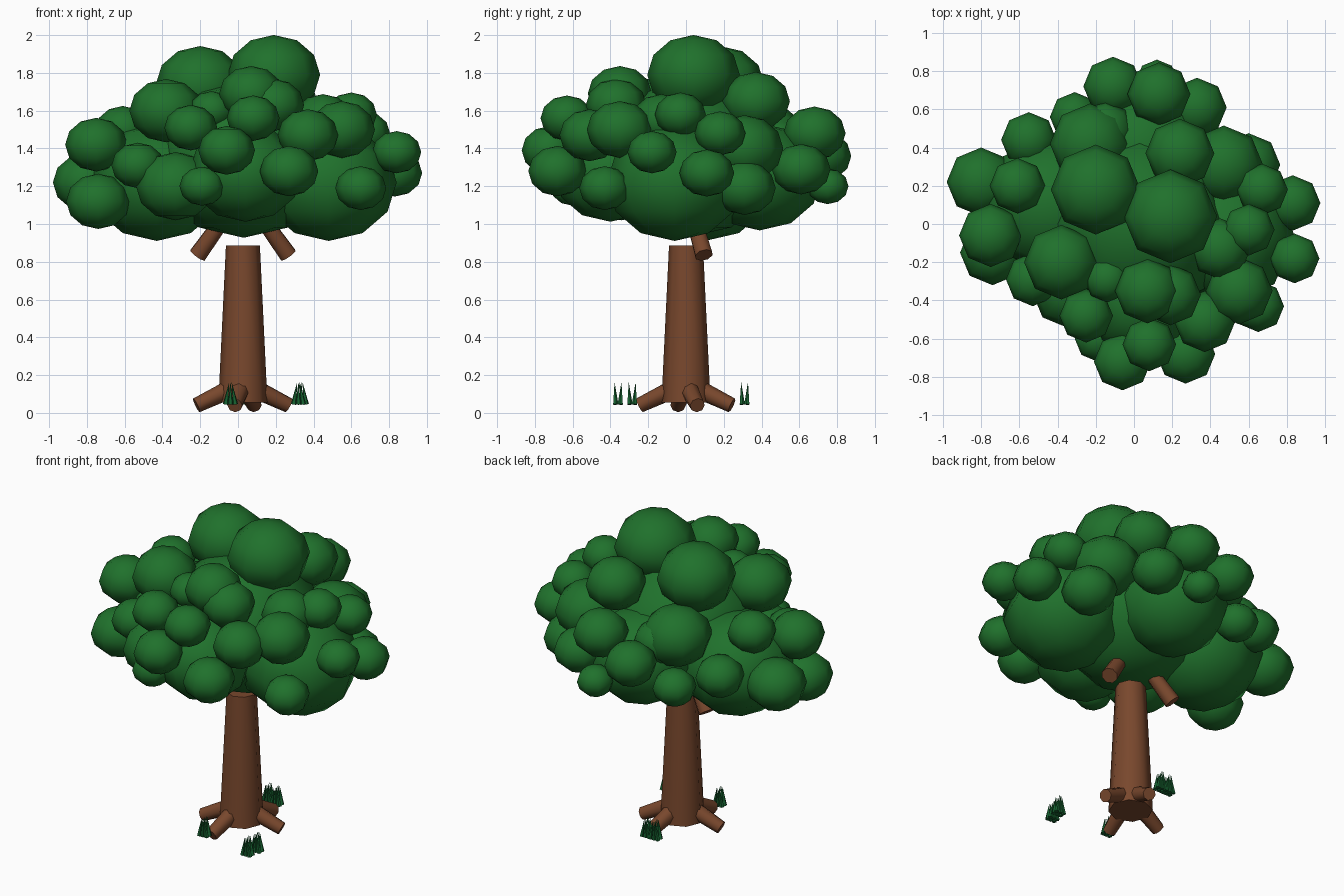
import bpy, bmesh, math
from mathutils import Vector, Matrix


def material(name, rgb):
    m = bpy.data.materials.new(name)
    m.diffuse_color = (*rgb, 1)
    return m


LEAF = material("leaf_green", (0.014, 0.165, 0.025))
BARK = material("bark_brown", (0.19, 0.064, 0.026))
GRASS = material("grass_dark_green", (0.008, 0.125, 0.03))


def finish(bm, name, mat, angle=60):
    mesh = bpy.data.meshes.new(name)
    bm.to_mesh(mesh)
    bm.free()
    mesh.materials.append(mat)
    ob = bpy.data.objects.new(name, mesh)
    bpy.context.collection.objects.link(ob)
    bpy.ops.object.select_all(action='DESELECT')
    ob.select_set(True)
    bpy.context.view_layer.objects.active = ob
    bpy.ops.object.shade_smooth_by_angle(angle=math.radians(angle))
    return ob


def rod(bm, a, b, r1, r2, sides):
    """Tapered cylinder from point a to point b."""
    a, b = Vector(a), Vector(b)
    d = b - a
    m = Matrix.Translation((a + b) / 2) @ d.to_track_quat('Z', 'Y').to_matrix().to_4x4()
    bmesh.ops.create_cone(bm, cap_ends=True, segments=sides, radius1=r1,
                          radius2=r2, depth=d.length, matrix=m)


def blobs(name, items):
    """Slightly flattened eight-sided spheres: x, y, z, radius."""
    bm = bmesh.new()
    for x, y, z, r in items:
        m = Matrix.Translation((x, y, z)) @ Matrix.Diagonal((r, r, r * 0.86, 1))
        bmesh.ops.create_uvsphere(bm, u_segments=8, v_segments=6, radius=1, matrix=m)
    finish(bm, name, LEAF)


# Big inner masses of the crown
blobs("crown_masses", [
    (0.03, 0.0, 1.34, 0.48), (0.48, -0.06, 1.22, 0.36), (-0.43, 0.10, 1.22, 0.36),
    (0.04, -0.40, 1.27, 0.30), (0.04, 0.39, 1.25, 0.33)])

# Top clumps
blobs("crown_top_clumps", [
    (0.19, 0.04, 1.79, 0.245), (-0.20, 0.18, 1.74, 0.235), (0.24, 0.37, 1.65, 0.18),
    (-0.38, -0.20, 1.60, 0.195), (0.07, -0.35, 1.69, 0.17), (0.19, -0.37, 1.63, 0.16),
    (-0.14, -0.29, 1.60, 0.12)])

# Front clumps
blobs("crown_front_clumps", [
    (-0.25, -0.48, 1.51, 0.14), (0.08, -0.63, 1.56, 0.14), (-0.06, -0.72, 1.39, 0.15),
    (0.27, -0.68, 1.28, 0.155), (0.37, -0.51, 1.47, 0.16), (-0.19, -0.60, 1.20, 0.12),
    (-0.33, -0.34, 1.20, 0.21)])

# Right clumps
blobs("crown_right_clumps", [
    (0.55, -0.35, 1.50, 0.175), (0.65, -0.43, 1.19, 0.135), (0.84, -0.18, 1.38, 0.13),
    (0.83, 0.11, 1.27, 0.145), (0.60, -0.03, 1.58, 0.135), (0.67, 0.18, 1.48, 0.135),
    (0.47, 0.31, 1.40, 0.205), (0.60, 0.31, 1.19, 0.165), (0.45, -0.13, 1.55, 0.16)])

# Back clumps
blobs("crown_back_clumps", [
    (0.33, 0.61, 1.29, 0.155), (0.13, 0.68, 1.48, 0.165), (-0.11, 0.72, 1.36, 0.155),
    (0.12, 0.75, 1.20, 0.11), (-0.23, 0.42, 1.46, 0.21), (-0.31, 0.56, 1.20, 0.13),
    (-0.15, 0.49, 1.43, 0.15)])

# Left clumps
blobs("crown_left_clumps", [
    (-0.55, 0.44, 1.29, 0.145), (-0.61, 0.20, 1.50, 0.145), (-0.75, -0.06, 1.42, 0.165),
    (-0.80, 0.22, 1.22, 0.18), (-0.74, -0.15, 1.12, 0.17), (-0.53, -0.29, 1.31, 0.14)])

# Trunk
CX = 0.026
bm = bmesh.new()
rod(bm, (CX, 0, 0.055), (CX, 0, 0.885), 0.13, 0.09, 8)
finish(bm, "trunk", BARK)

# Two short branches under the crown
bm = bmesh.new()
for s in (-1, 1):
    rod(bm, (CX + s * 0.24, 0.095, 0.835), (CX + s * 0.05, 0.02, 1.10), 0.049, 0.04, 8)
finish(bm, "branches", BARK)

# Four sloping roots, unevenly spread around the trunk
bm = bmesh.new()
for deg in (14, 76, 190, 260):
    c, s = math.cos(math.radians(deg)), math.sin(math.radians(deg))
    rod(bm, (CX + 0.07 * c, 0.07 * s, 0.125), (CX + 0.25 * c, 0.25 * s, 0.04), 0.05, 0.04, 8)
finish(bm, "roots", BARK)

# Grass tufts: fans of thin blades leaning together
bm = bmesh.new()
for gx, gy in ((0.32, -0.36), (0.335, -0.285), (-0.04, -0.285), (0.0, 0.31), (0.06, 0.31)):
    for ix in (-1, 0, 1):
        for iy in (-1, 1):
            rod(bm, (gx + ix * 0.026, gy + iy * 0.013, 0.045),
                (gx + ix * 0.007, gy + iy * 0.018, 0.16), 0.015, 0.0005, 5)
finish(bm, "grass_tufts", GRASS)
